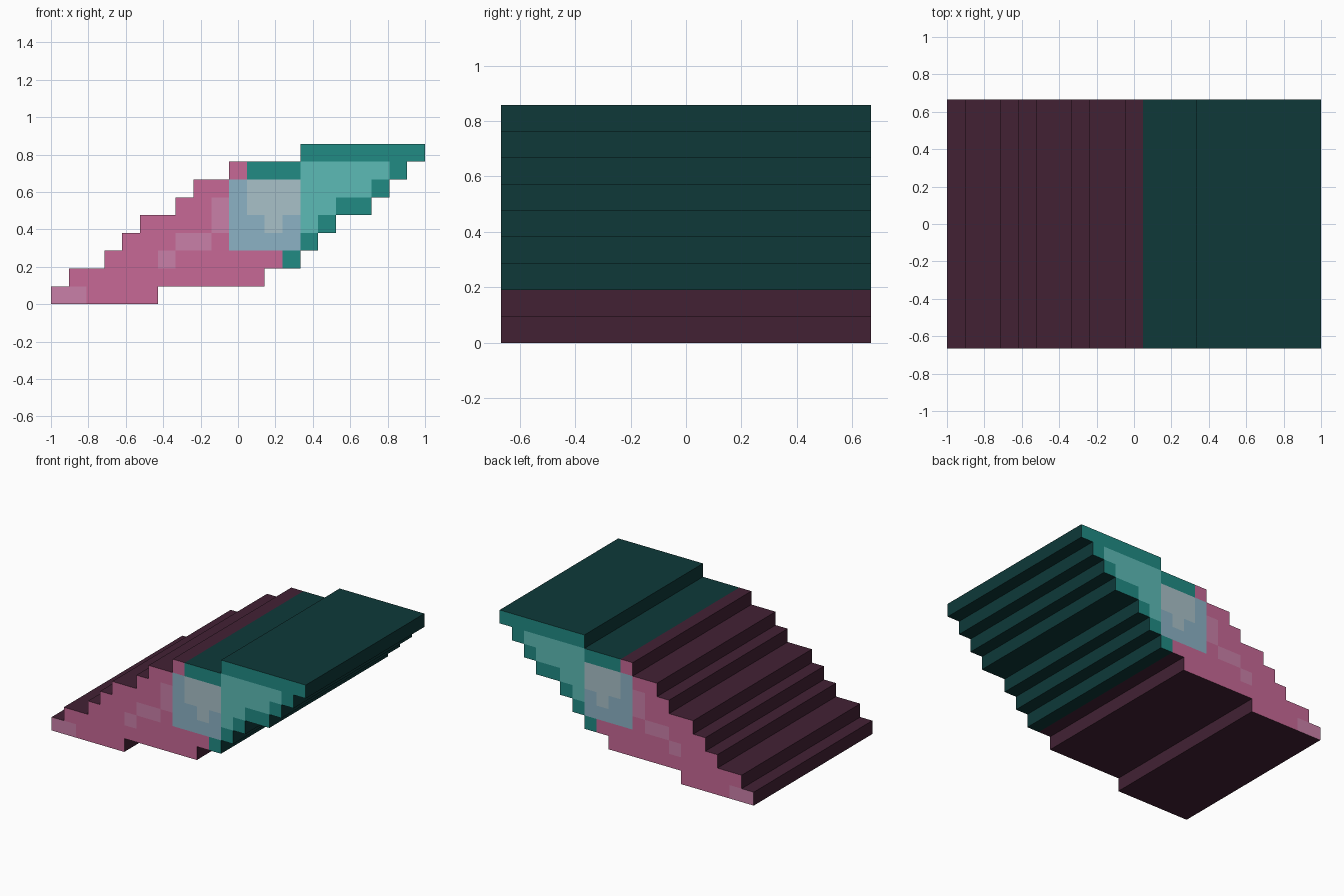
import bpy, bmesh

if "Cube" in bpy.data.objects:
    bpy.data.objects.remove(bpy.data.objects["Cube"])

UNIT = 2 / 21          # width of one square step
HALF = 7 * UNIT        # half of the depth


def linear(hex_code):
    vals = [int(hex_code[i:i + 2], 16) / 255 for i in (0, 2, 4)]
    return [v / 12.92 if v <= 0.04045 else ((v + 0.055) / 1.055) ** 2.4 for v in vals]


def material(name, hex_code):
    m = bpy.data.materials.new(name)
    m.diffuse_color = (*linear(hex_code), 1)
    m.use_nodes = True
    m.node_tree.nodes["Principled BSDF"].inputs["Base Color"].default_value = m.diffuse_color
    return m


MATS = {
    "P": material("pink", "C76896"),
    "L": material("pale pink", "CA80A8"),
    "T": material("teal", "218B84"),
    "I": material("pale teal", "5CBBB6"),
    "B": material("soft blue", "8CB2C5"),
    "G": material("pale grey blue", "A9C1C8"),
    "pink_edge": material("dark plum", "422134"),
    "teal_edge": material("dark teal", "0E3939"),
}

# Rows from the ground up: first column, then (colour, run length) pairs
ROWS = [
    (0, "L2 P4"),
    (1, "P11"),
    (3, "P3 L1 P6 T1"),
    (4, "P3 L2 P1 B4 T1"),
    (5, "P4 L1 B2 G1 B1 I1 T1"),
    (7, "P2 L1 B1 G3 I2 T2"),
    (8, "P2 B1 G3 I4 T1"),
    (10, "P1 T3 I5 T1"),
    (14, "T7"),
]
cells = {}
for row, (col, runs) in enumerate(ROWS):
    for run in runs.split():
        for _ in range(int(run[1:])):
            cells[col, row] = run[0]
            col += 1


def build_part(name, keys, edge_key):
    """Extrude the squares of the given colours through the full depth."""
    mesh = bpy.data.meshes.new(name)
    slots = list(keys) + [edge_key]
    for key in slots:
        mesh.materials.append(MATS[key])
    bm = bmesh.new()

    def face(points, key):
        f = bm.faces.new([bm.verts.new((c * UNIT - 1, y, r * UNIT)) for c, y, r in points])
        f.material_index = slots.index(key)

    for (c, r), key in cells.items():
        if key not in keys:
            continue
        loop = [(c, r), (c + 1, r), (c + 1, r + 1), (c, r + 1)]
        # Patterned front and back
        face([(x, -HALF, z) for x, z in loop], key)
        face([(x, HALF, z) for x, z in reversed(loop)], key)
        # Outer step faces, only where there is no neighbour
        for i, (dc, dr) in enumerate([(0, -1), (1, 0), (0, 1), (-1, 0)]):
            if (c + dc, r + dr) not in cells:
                a, b = loop[i], loop[(i + 1) % 4]
                face([(b[0], -HALF, b[1]), (a[0], -HALF, a[1]),
                      (a[0], HALF, a[1]), (b[0], HALF, b[1])], edge_key)

    # Join squares into clean flat faces, keeping colour borders
    bmesh.ops.remove_doubles(bm, verts=bm.verts[:], dist=1e-4)
    bmesh.ops.dissolve_limit(bm, angle_limit=0.01, verts=bm.verts[:],
                             edges=bm.edges[:], delimit={'MATERIAL'})
    bm.to_mesh(mesh)
    bm.free()
    obj = bpy.data.objects.new(name, mesh)
    bpy.context.collection.objects.link(obj)


build_part("lower_pink_steps", "PL", "pink_edge")
build_part("upper_teal_steps", "TI", "teal_edge")
build_part("middle_overlap_panel", "BG", "teal_edge")
